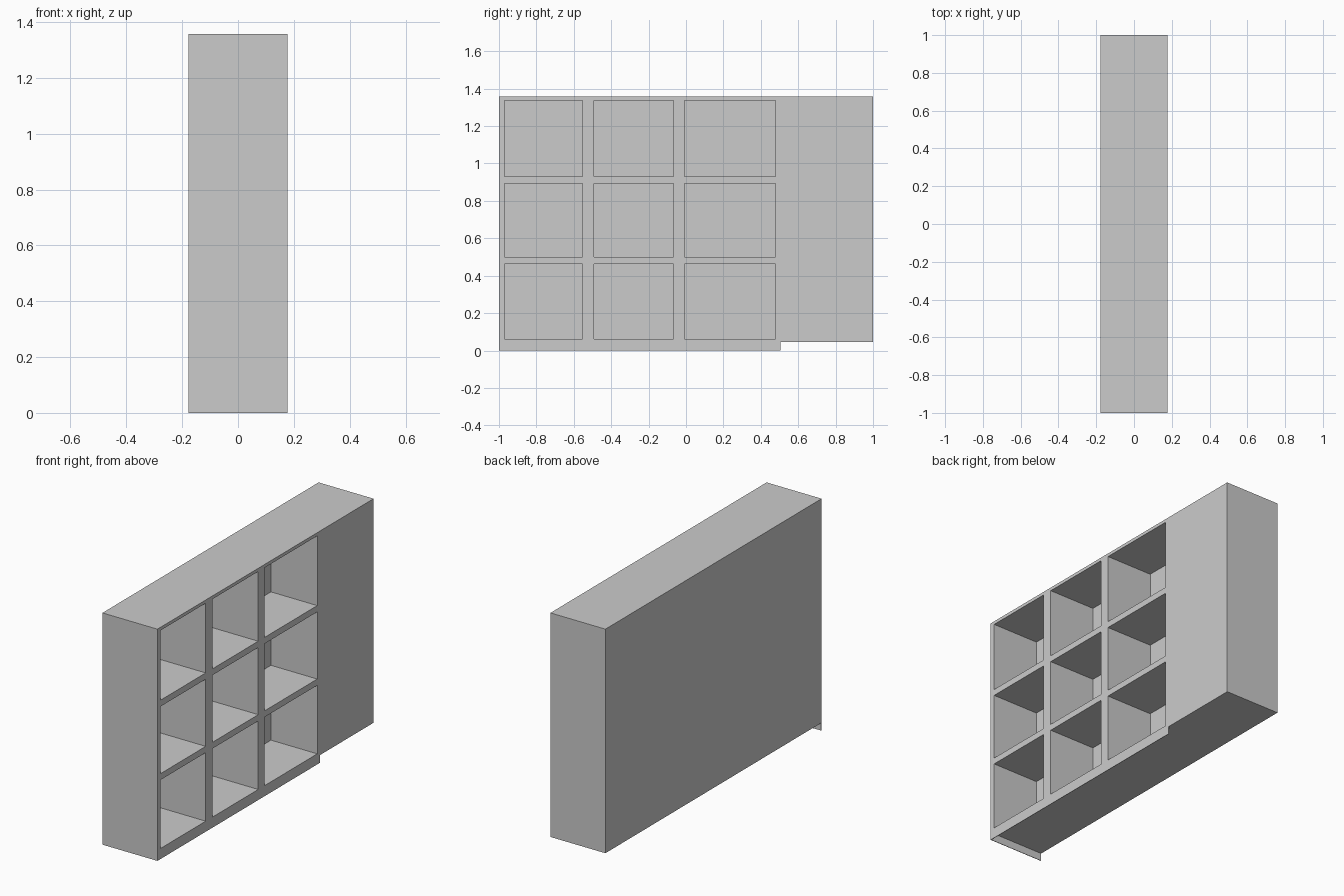
import bpy
import bmesh
from mathutils import Vector

if "Cube" in bpy.data.objects:
    bpy.data.objects.remove(bpy.data.objects["Cube"])

HALF_W = 0.178                      # half width in x
TOP, BASE = 1.357, 0.045            # carcass top and underside
BACK = -0.122                       # rear wall of the compartments
COLUMNS = [(-0.97, -0.553), (-0.492, -0.067), (-0.008, 0.479)]
ROWS = [(0.062, 0.463), (0.50, 0.893), (0.93, 1.338)]


def add_box(bm, lo, hi):
    lo, hi = Vector(lo), Vector(hi)
    verts = bmesh.ops.create_cube(bm, size=1)["verts"]
    bmesh.ops.scale(bm, vec=hi - lo, verts=verts)
    bmesh.ops.translate(bm, vec=(lo + hi) / 2, verts=verts)


def make_object(name, boxes):
    bm = bmesh.new()
    for lo, hi in boxes:
        add_box(bm, lo, hi)
    mesh = bpy.data.meshes.new(name)
    bm.to_mesh(mesh)
    bm.free()
    obj = bpy.data.objects.new(name, mesh)
    bpy.context.collection.objects.link(obj)
    return obj


# Main cabinet body
cabinet = make_object("cabinet", [((-HALF_W, -1, BASE), (HALF_W, 1, TOP))])

# Nine open compartments cut into the right side
cutter = make_object("compartment_cutter", [
    ((BACK, y0, z0), (HALF_W + 0.1, y1, z1))
    for y0, y1 in COLUMNS for z0, z1 in ROWS])
cutter.hide_render = True

cut = cabinet.modifiers.new("compartments", "BOOLEAN")
cut.operation = "DIFFERENCE"
cut.solver = "EXACT"
cut.object = cutter
bpy.context.view_layer.objects.active = cabinet
bpy.ops.object.modifier_apply(modifier=cut.name)
bpy.data.objects.remove(cutter)

# Thin skirts reaching the floor under the front and the shelf side
SKIRT = 0.003
make_object("front_skirt", [((-HALF_W, -1, 0), (HALF_W, -1 + SKIRT, BASE))])
make_object("side_skirt", [((HALF_W - SKIRT, -1 + SKIRT, 0), (HALF_W, 0.505, BASE))])
